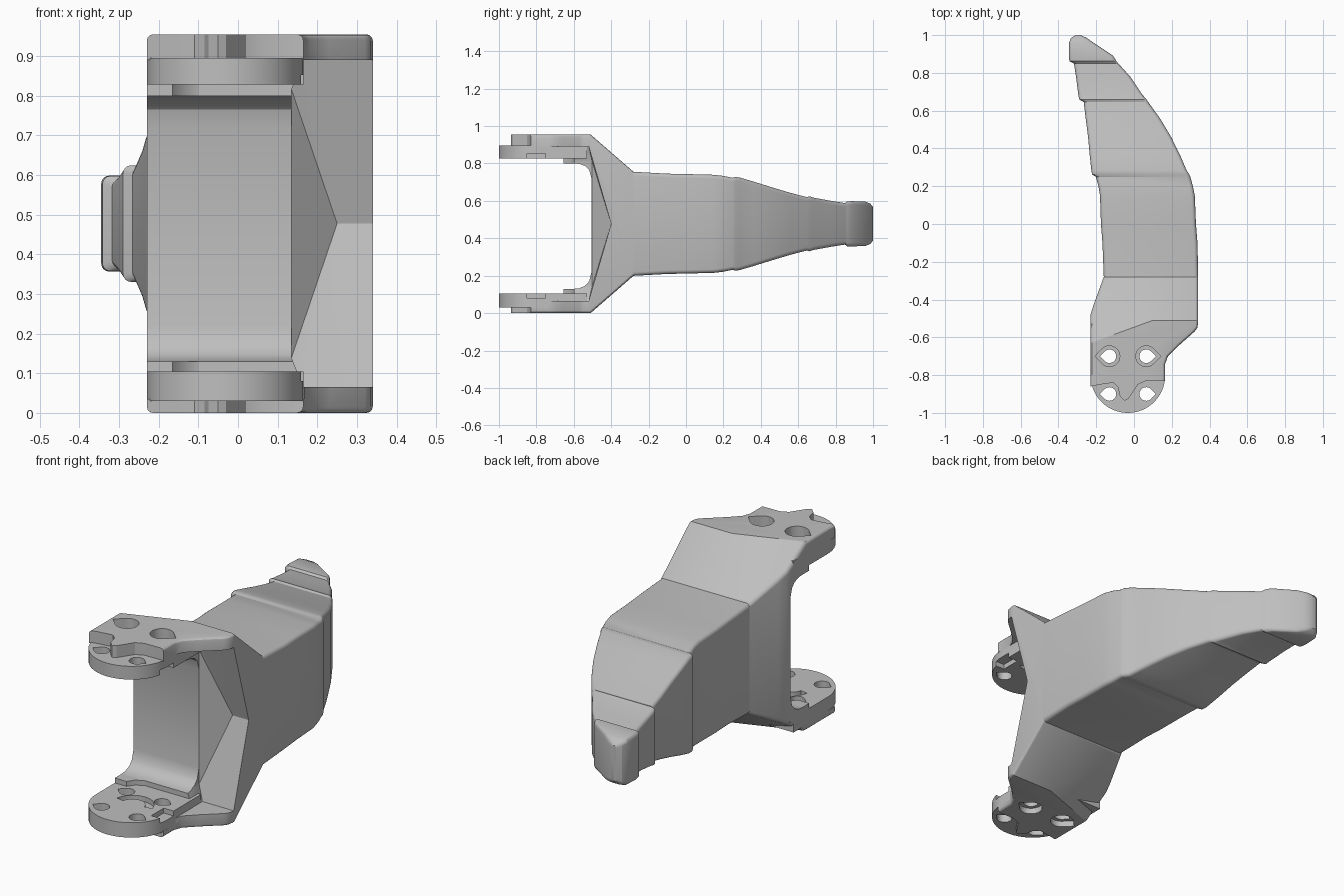
import bpy, bmesh, math
from mathutils import Vector

if "Cube" in bpy.data.objects:
    bpy.data.objects.remove(bpy.data.objects["Cube"])

ZC = 0.4775          # mirror height
TOP = 0.955

grey = bpy.data.materials.new("plain grey")
grey.use_nodes = True
grey.diffuse_color = (0.52, 0.52, 0.52, 1)
grey.node_tree.nodes["Principled BSDF"].inputs["Base Color"].default_value = (0.52, 0.52, 0.52, 1)


def finish(bm, name):
    bmesh.ops.recalc_face_normals(bm, faces=bm.faces[:])
    me = bpy.data.meshes.new(name)
    bm.to_mesh(me)
    bm.free()
    ob = bpy.data.objects.new(name, me)
    bpy.context.collection.objects.link(ob)
    me.materials.append(grey)
    return ob


def prism(pts, a, b, axis="z"):
    """Extrude a 2D outline: (x, y) along z, or (y, z) along x."""
    bm = bmesh.new()
    place = (lambda p, t: (p[0], p[1], t)) if axis == "z" else (lambda p, t: (t, p[0], p[1]))
    lo = [bm.verts.new(place(p, a)) for p in pts]
    hi = [bm.verts.new(place(p, b)) for p in pts]
    bm.faces.new(lo)
    bm.faces.new(hi)
    for i in range(len(pts)):
        j = (i + 1) % len(pts)
        bm.faces.new((lo[i], lo[j], hi[j], hi[i]))
    bmesh.ops.recalc_face_normals(bm, faces=bm.faces[:])
    return bm


def hull(pts):
    bm = bmesh.new()
    for p in pts:
        bm.verts.new(p)
    r = bmesh.ops.convex_hull(bm, input=bm.verts[:])
    junk = {e for e in r["geom_interior"] + r["geom_unused"] if isinstance(e, bmesh.types.BMVert)}
    bmesh.ops.delete(bm, geom=list(junk), context="VERTS")
    return bm


def cut(ob, bm):
    cutter = finish(bm, "cutter")
    cutter.hide_render = True
    m = ob.modifiers.new("cut", "BOOLEAN")
    m.operation, m.solver, m.object = "DIFFERENCE", "EXACT", cutter
    bpy.context.view_layer.objects.active = ob
    bpy.ops.object.modifier_apply(modifier=m.name)
    bpy.data.objects.remove(cutter)


def teardrop(cx, cy, r, side):
    angs = [math.radians(45 + 270 * i / 20) for i in range(21)]
    pts = [(cx + side * r * math.cos(a), cy + r * math.sin(a)) for a in angs]
    return pts + [(cx + side * r * 1.41, cy)]


# --- Tapering curved body: rounded rectangles lofted along y ---
stations = [  # y, left x, right x, half height
    (-0.28, -0.16, 0.34, 0.278), (-0.1, -0.167, 0.336, 0.268), (0.0, -0.175, 0.328, 0.266),
    (0.15, -0.18, 0.322, 0.262), (0.2, -0.188, 0.312, 0.256), (0.25, -0.202, 0.298, 0.246),
    (0.262, -0.222, 0.293, 0.25), (0.285, -0.226, 0.278, 0.248), (0.36, -0.234, 0.246, 0.226),
    (0.46, -0.243, 0.197, 0.195), (0.56, -0.256, 0.137, 0.165), (0.645, -0.266, 0.076, 0.143),
    (0.66, -0.29, 0.066, 0.147), (0.685, -0.295, 0.044, 0.139), (0.78, -0.307, -0.02, 0.122),
    (0.85, -0.318, -0.083, 0.111), (0.862, -0.342, -0.093, 0.12), (0.89, -0.345, -0.11, 0.121),
    (0.96, -0.345, -0.215, 0.118), (0.985, -0.333, -0.25, 0.108), (1.0, -0.31, -0.282, 0.09),
]
bm = bmesh.new()
rings = []
for y, xl, xr, h in stations:
    r = min(0.02, (xr - xl) * 0.4)
    ring = []
    for k, (cx, cz) in enumerate([(xr - r, h - r), (xl + r, h - r), (xl + r, r - h), (xr - r, r - h)]):
        for s in range(5):
            a = math.pi / 2 * (k + s / 4)
            ring.append(bm.verts.new((cx + r * math.cos(a), y, ZC + cz + r * math.sin(a))))
    rings.append(ring)
for A, B in zip(rings, rings[1:]):
    for i in range(len(A)):
        j = (i + 1) % len(A)
        bm.faces.new((A[i], A[j], B[j], B[i]))
bm.faces.new(rings[0])
bm.faces.new(rings[-1])
body = finish(bm, "curved_body")

# --- Yoke: plan outline with a wavy front edge, sloped shoulders, hollowed fork ---
outline = [(0.34, -0.28), (-0.16, -0.28), (-0.215, -0.43), (-0.23, -0.48), (-0.23, -0.86),
           (-0.18, -0.85), (-0.11, -0.84), (-0.085, -0.865), (-0.075, -0.91), (-0.05, -0.935),
           (-0.03, -0.925), (0.02, -0.85), (0.06, -0.832), (0.165, -0.83), (0.165, -0.74),
           (0.18, -0.7), (0.23, -0.65), (0.32, -0.57), (0.335, -0.55), (0.34, -0.52)]
bm = prism(outline, 0, TOP)
slopes = [((0.34, -0.28, 0.755), (0.34, -0.51, TOP), (0, -0.51, TOP)),
          ((-0.16, -0.28, 0.755), (0.1, -0.51, TOP), (-0.23, -0.63, TOP))]
for flip in (False, True):
    for tri in slopes:
        a, b, c = (Vector((x, y, 2 * ZC - z if flip else z)) for x, y, z in tri)
        n = (b - a).cross(c - a)
        if (n.z > 0) == flip:
            n.negate()
        bmesh.ops.bisect_plane(bm, geom=bm.verts[:] + bm.edges[:] + bm.faces[:], dist=1e-5,
                               plane_co=a, plane_no=n, clear_outer=True)
        bmesh.ops.holes_fill(bm, edges=[e for e in bm.edges if e.is_boundary])
bmesh.ops.recalc_face_normals(bm, faces=bm.faces[:])
soft = []
for e in bm.edges:
    mid = (e.verts[0].co + e.verts[1].co) / 2
    if -0.8 < mid.y < -0.285 and len(e.link_faces) == 2 and e.calc_face_angle() > 0.8:
        soft.append(e)
bmesh.ops.bevel(bm, geom=soft, offset=0.016, segments=3, profile=0.5, affect="EDGES", clamp_overlap=True)
yoke = finish(bm, "yoke")

# fork opening with filleted inner corners
upper = [(-0.6, 0.89), (-0.6, 0.80), (-0.57, 0.798), (-0.54, 0.787), (-0.518, 0.765), (-0.505, 0.72)]
lower = [(-0.505, 0.22), (-0.518, 0.17), (-0.54, 0.146), (-0.57, 0.133), (-0.6, 0.13), (-0.6, 0.035)]
cut(yoke, prism([(-1.3, 0.89)] + upper + lower + [(-1.3, 0.035)], -0.6, 0.166, "x"))
# faceted notch on the open side
notch = [(0.25, -0.4, ZC), (0.6, -0.4, ZC)]
for s in (1, -1):
    for x, y, z in [(0.135, -0.503, 0.338), (0.135, -1.3, 0.338), (0.165, -0.52, 0.4125),
                    (0.165, -1.3, 0.4125), (0.6, -0.52, 0.4125), (0.6, -1.3, 0.4125)]:
        notch.append((x, y, ZC + s * z))
cut(yoke, hull(notch))
# screw head recesses through both outer plates
for x, side in ((-0.13, -1), (0.065, 1)):
    cut(yoke, prism(teardrop(x, -0.7, 0.055, side), -0.1, 1.1))

# --- Mounting pads on the inner side of each arm ---
arc = [(-0.0325 + 0.1975 * math.cos(a), -0.8025 + 0.1975 * math.sin(a))
       for a in (math.pi + math.pi * i / 32 for i in range(33))]
pad_outline = arc + [(0.165, -0.53), (-0.23, -0.53)]
pads = []
for name, z0, z1, inner, ledge in (("upper_pad", 0.828, 0.895, 0.828, (0.80, 0.84)),
                                   ("lower_pad", 0.03, 0.105, 0.105, (0.09, 0.13))):
    pad = finish(prism(pad_outline, z0, z1), name)
    for x, side in ((-0.13, -1), (0.065, 1)):
        for y in (-0.7, -0.9):
            cut(pad, prism(teardrop(x, y, 0.036, side), z0 - 0.1, z1 + 0.1))
    # shallow curved groove and side notch on the inner face
    ring = [(-0.03 + r * math.cos(a), -0.8 + r * math.sin(a))
            for r, seq in ((0.1, range(17)), (0.06, range(16, -1, -1)))
            for a in (math.radians(10 + 160 * i / 16) for i in seq)]
    cut(pad, prism(ring, inner - 0.025, inner + 0.025))
    cut(pad, prism([(0.11, -0.85), (0.3, -0.85), (0.3, -0.75), (0.11, -0.75)], inner - 0.025, inner + 0.025))
    # raised ledge between pad and fork wall, with a rounded front corner
    step = finish(prism([(-0.23, -0.5), (-0.23, -0.655), (-0.165, -0.655), (-0.14, -0.62), (-0.09, -0.595),
                         (0.03, -0.595), (0.09, -0.58), (0.135, -0.5)], *ledge), name + "_ledge")
    pads += [pad, step]

# --- Smooth shading with sharp creases ---
bpy.ops.object.select_all(action="DESELECT")
for ob in [body, yoke] + pads:
    ob.select_set(True)
bpy.context.view_layer.objects.active = body
bpy.ops.object.shade_smooth_by_angle(angle=math.radians(28))
